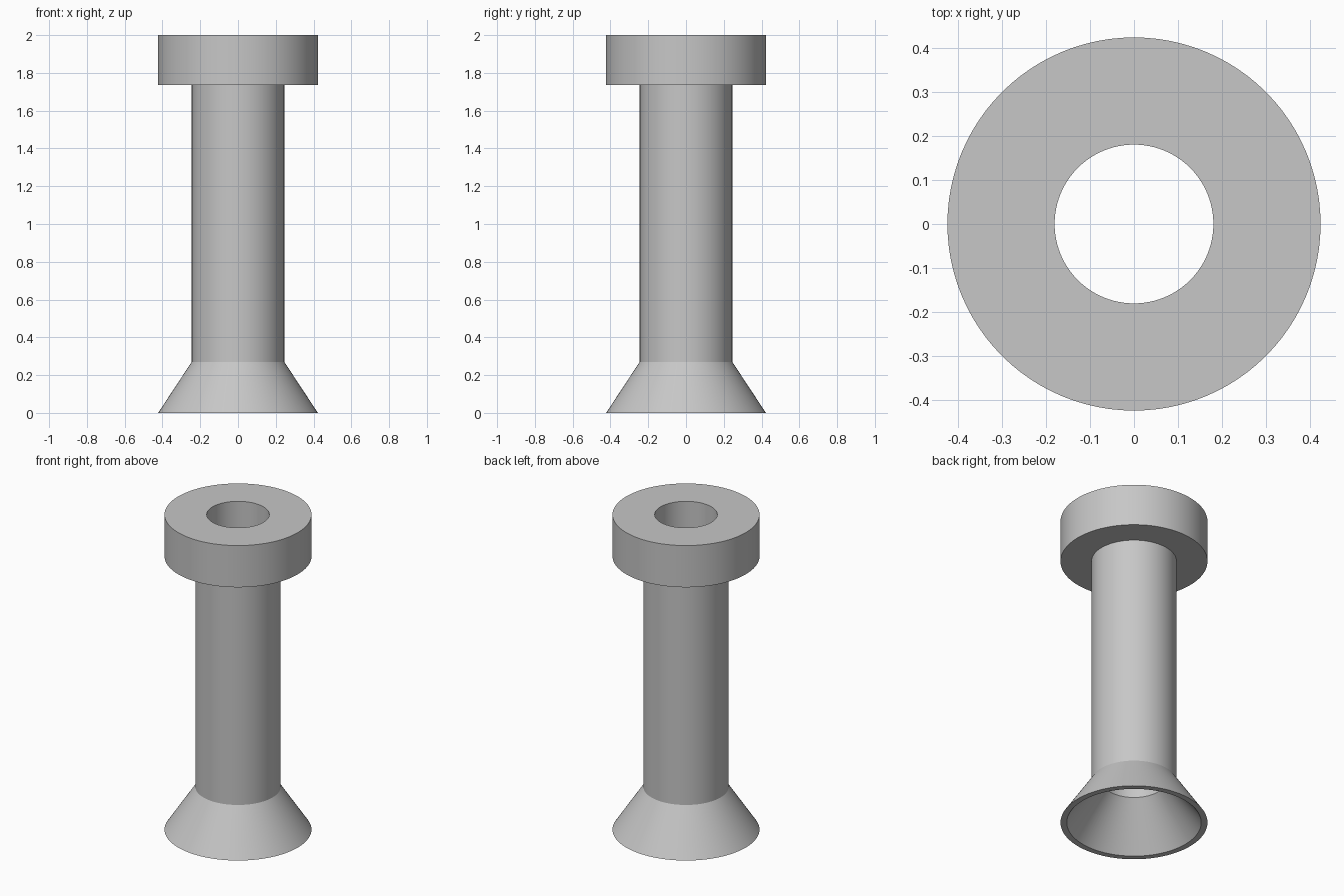
import bpy, bmesh, math

cube = bpy.data.objects.get("Cube")
if cube:
    bpy.data.objects.remove(cube)

SEGMENTS = 96

grey = bpy.data.materials.new("plain_grey")
grey.use_nodes = True
colour = (0.57, 0.57, 0.57, 1)
grey.diffuse_color = colour
grey.node_tree.nodes["Principled BSDF"].inputs["Base Color"].default_value = colour


def lathe(name, profile):
    """Spin a closed (radius, height) outline around the z axis."""
    bm = bmesh.new()
    verts = [bm.verts.new((r, 0, z)) for r, z in profile]
    edges = [bm.edges.new((v, verts[(i + 1) % len(verts)]))
             for i, v in enumerate(verts)]
    bmesh.ops.spin(bm, geom=verts + edges, cent=(0, 0, 0), axis=(0, 0, 1),
                   angle=math.tau, steps=SEGMENTS, use_merge=True)
    bmesh.ops.remove_doubles(bm, verts=bm.verts, dist=1e-5)
    bmesh.ops.recalc_face_normals(bm, faces=bm.faces)
    mesh = bpy.data.meshes.new(name)
    bm.to_mesh(mesh)
    bm.free()
    mesh.materials.append(grey)
    obj = bpy.data.objects.new(name, mesh)
    bpy.context.collection.objects.link(obj)
    bpy.ops.object.select_all(action="DESELECT")
    obj.select_set(True)
    bpy.context.view_layer.objects.active = obj
    bpy.ops.object.shade_smooth_by_angle(angle=math.radians(25))


BORE, TUBE, RIM = 0.18, 0.245, 0.423
FLARE_TOP, HEAD_BASE, TOP = 0.27, 1.735, 2.0

# One hollow body: flared foot, straight tube and wide flat head
lathe("flared_sleeve", [
    (RIM, 0), (TUBE, FLARE_TOP), (TUBE, HEAD_BASE), (RIM, HEAD_BASE),
    (RIM, TOP), (BORE, TOP), (BORE, FLARE_TOP), (0.387, 0),
])
